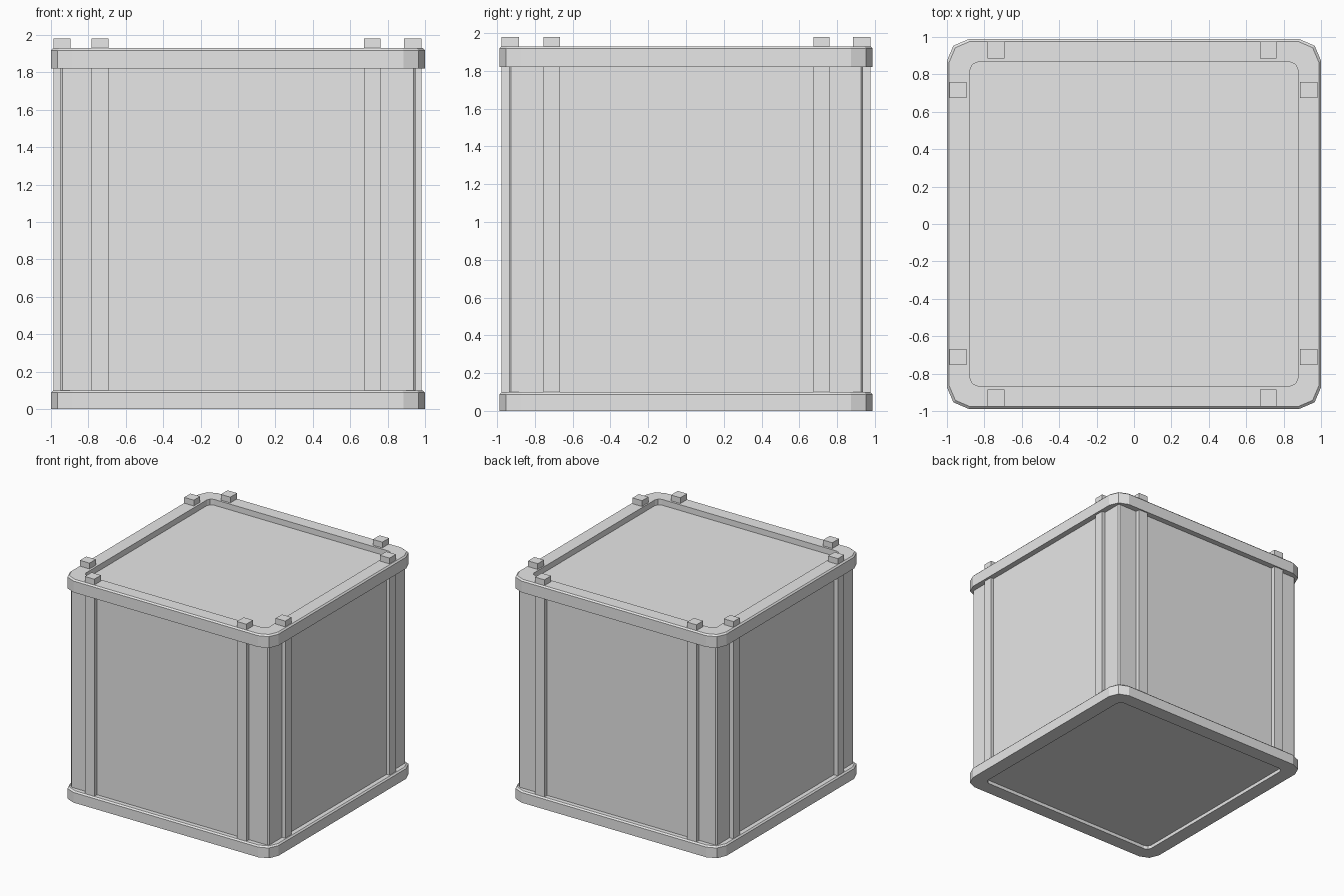
import bpy
import bmesh

# Remove the default cube
if "Cube" in bpy.data.objects:
    bpy.data.objects.remove(bpy.data.objects["Cube"], do_unlink=True)

GREY = (0.8, 0.8, 0.8, 1)
grey = bpy.data.materials.new("light_grey")
grey.use_nodes = True
grey.diffuse_color = GREY
grey.node_tree.nodes["Principled BSDF"].inputs["Base Color"].default_value = GREY


def add_object(name, bm):
    bmesh.ops.recalc_face_normals(bm, faces=bm.faces)
    mesh = bpy.data.meshes.new(name)
    bm.to_mesh(mesh)
    bm.free()
    mesh.materials.append(grey)
    obj = bpy.data.objects.new(name, mesh)
    bpy.context.collection.objects.link(obj)
    return obj


def add_box(name, low, high, corner=0):
    """Box between two corners, with optional chamfered upright edges."""
    bm = bmesh.new()
    bmesh.ops.create_cube(bm, size=1)
    for v in bm.verts:
        v.co = [h if c > 0 else l for c, l, h in zip(v.co, low, high)]
    if corner:
        upright = [e for e in bm.edges if e.verts[0].co.xy == e.verts[1].co.xy]
        bmesh.ops.bevel(bm, geom=upright, offset=corner, segments=1, affect='EDGES')
    return add_object(name, bm)


def corner_loop(hx, hy, r):
    """Rectangle outline with two-facet rounded corners."""
    k = 0.3 * r
    quarter = [(hx, hy - r), (hx - k, hy - k), (hx - r, hy)]
    points = []
    for sx, sy in ((1, 1), (-1, 1), (-1, -1), (1, -1)):
        part = [(sx * x, sy * y) for x, y in quarter]
        points += part if sx * sy > 0 else part[::-1]
    return points


def add_rim(name, bottom, top):
    """Rectangular ring with a softened upper outer edge."""
    soft = 0.012
    outer = corner_loop(1, 0.988, 0.115)
    upper = corner_loop(1 - soft, 0.988 - soft, 0.11)
    inner = corner_loop(0.876, 0.865, 0.04)
    bm = bmesh.new()
    section = [(outer, bottom), (outer, top - soft), (upper, top), (inner, top), (inner, bottom)]
    loops = [[bm.verts.new((x, y, z)) for x, y in pts] for pts, z in section]
    count = len(outer)
    for a, b in zip(loops, loops[1:] + loops[:1]):
        for i in range(count):
            j = (i + 1) % count
            bm.faces.new((a[i], a[j], b[j], b[i]))
    return add_object(name, bm)


# Main body, set back from both rims
add_box("body", (-0.95, -0.938, 0.03), (0.95, 0.938, 1.88), 0.013)

# Rims around the bottom and the top
add_rim("bottom_rim", 0, 0.1)
add_rim("top_rim", 1.82, 1.93)

# Two posts on each wall, poking out above the top rim
Z0, Z1 = 0.05, 1.98
for end, sy in (("front", -1), ("back", 1)):
    for side, cx in (("right", -0.738), ("left", 0.718)):
        cy = 0.93 * sy
        add_box(f"{end}_{side}_post", (cx - 0.045, cy - 0.046, Z0), (cx + 0.045, cy + 0.046, Z1))
for side, cx in (("right", -0.941), ("left", 0.934)):
    for end, cy in (("front", -0.71), ("back", 0.717)):
        add_box(f"{side}_{end}_post", (cx - 0.046, cy - 0.043, Z0), (cx + 0.046, cy + 0.043, Z1))
